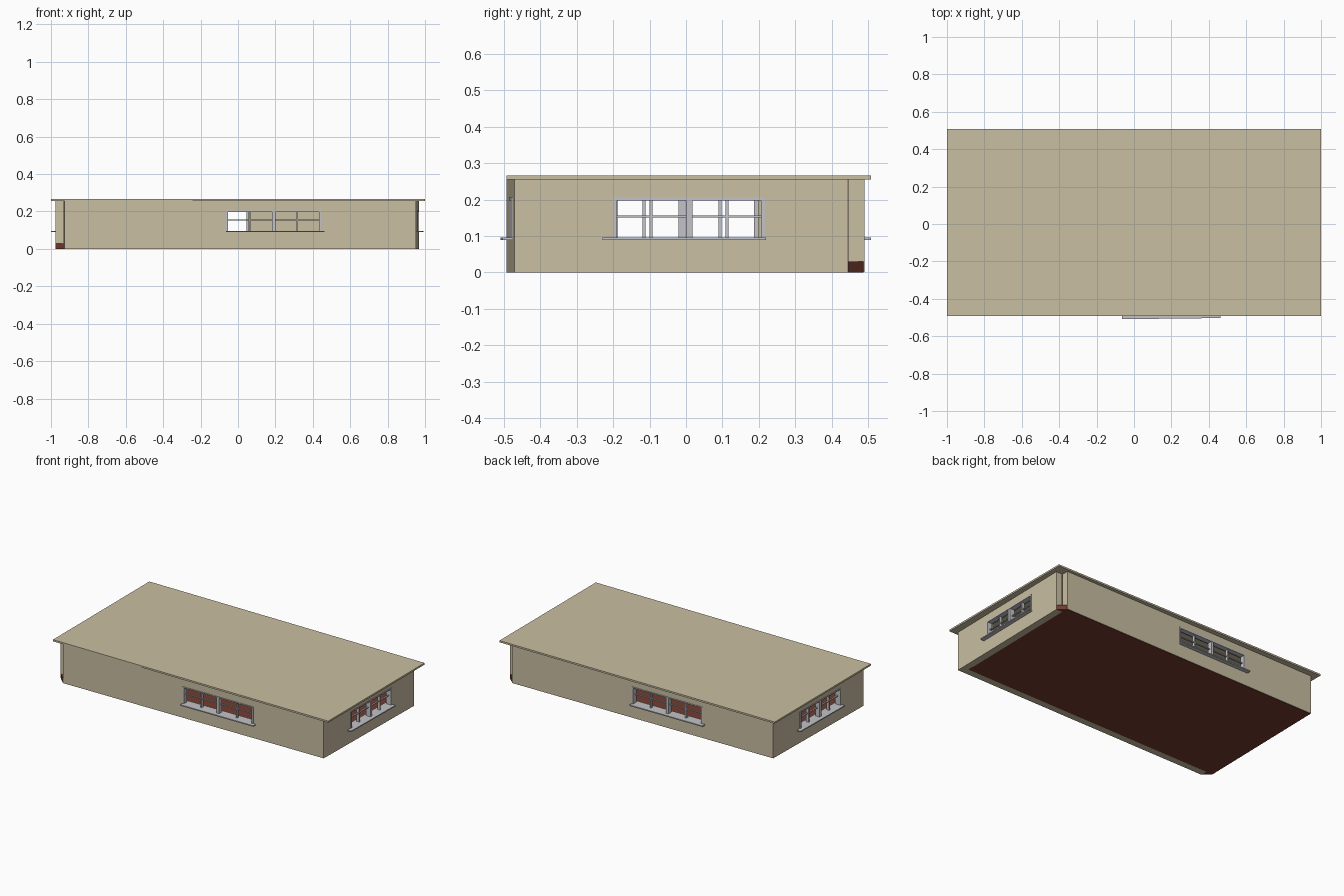
import bpy, bmesh, math
from mathutils import Matrix, Vector

if "Cube" in bpy.data.objects:
    bpy.data.objects.remove(bpy.data.objects["Cube"])


def mat(name, c):
    m = bpy.data.materials.new(name)
    m.diffuse_color = (*c, 1)
    m.use_nodes = True
    m.node_tree.nodes["Principled BSDF"].inputs["Base Color"].default_value = m.diffuse_color
    return m


TAN = mat("tan_plaster", (0.59, 0.52, 0.365))
RED = mat("red_brown_floor", (0.17, 0.045, 0.028))
GREY = mat("light_grey_frame", (0.55, 0.55, 0.58))


def finish(bm, name, m, matrix=Matrix()):
    bmesh.ops.recalc_face_normals(bm, faces=bm.faces)
    me = bpy.data.meshes.new(name)
    bm.to_mesh(me)
    bm.free()
    me.materials.append(m)
    ob = bpy.data.objects.new(name, me)
    ob.matrix_world = matrix
    bpy.context.collection.objects.link(ob)


def add_box(bm, x0, x1, y0, y1, z0, z1):
    r = bmesh.ops.create_cube(bm, size=1)
    for v in r["verts"]:
        v.co = ((x0 + x1) / 2 + v.co.x * (x1 - x0),
                (y0 + y1) / 2 + v.co.y * (y1 - y0),
                (z0 + z1) / 2 + v.co.z * (z1 - z0))


THICK, TOP = 0.045, 0.256
Z0, Z1 = 0.094, 0.205   # window opening heights


def wall(name, matrix, length, a, b, base):
    # wall plate with one window opening, extruded inward
    bm = bmesh.new()
    us, zs = (0, a, b, length), (base, Z0, Z1, TOP)
    g = [[bm.verts.new((u, 0, z)) for z in zs] for u in us]
    for i in range(3):
        for j in range(3):
            if (i, j) != (1, 1):
                bm.faces.new((g[i][j], g[i + 1][j], g[i + 1][j + 1], g[i][j + 1]))
    r = bmesh.ops.extrude_face_region(bm, geom=bm.faces[:])
    vs = [e for e in r["geom"] if isinstance(e, bmesh.types.BMVert)]
    bmesh.ops.translate(bm, verts=vs, vec=(0, THICK, 0))
    finish(bm, name + "_wall", TAN, matrix)


def window(name, matrix, a, b, s0, s1):
    # outer frame, centre post, thin mullions and middle rail
    bm = bmesh.new()
    w, c = 0.011, (a + b) / 2
    add_box(bm, a, a + w, -0.004, 0.03, Z0, Z1)
    add_box(bm, b - w, b, -0.004, 0.03, Z0, Z1)
    add_box(bm, a + w, b - w, -0.004, 0.03, Z1 - 0.007, Z1)
    add_box(bm, c - 0.009, c + 0.009, -0.002, 0.03, Z0, Z1 - 0.007)
    for q in ((a + c) / 2, (b + c) / 2):
        add_box(bm, q - 0.004, q + 0.004, 0.008, 0.026, Z0, Z1 - 0.007)
    add_box(bm, a + w, b - w, 0.012, 0.022, 0.151, 0.156)
    finish(bm, name + "_window_frame", GREY, matrix)
    # projecting sill
    bm = bmesh.new()
    add_box(bm, s0, s1, -0.027, 0.0, 0.089, 0.096)
    add_box(bm, a, b, 0.0, THICK, Z0 - 0.002, 0.096)
    finish(bm, name + "_window_sill", GREY, matrix)


# walls are slightly skewed; the opposite pair is the first turned half round
turn = (Matrix.Translation((-0.004, -0.001, 0)) @ Matrix.Rotation(math.pi, 4, "Z")
        @ Matrix.Translation((0.004, 0.001, 0)))
sides = [
    ("front", "back", (-0.928, -0.492), (0.952, -0.470), 0.864, 1.373, 0.864, 1.390),
    ("right", "left", (0.952, -0.470), (0.968, 0.445), 0.270, 0.687, 0.242, 0.690),
]
for n1, n2, p, q, a, b, s0, s1 in sides:
    p, q = Vector(p), Vector(q)
    d = q - p
    m = Matrix.Translation((p.x, p.y, 0)) @ Matrix.Rotation(math.atan2(d.y, d.x), 4, "Z")
    for n, mm, base in ((n1, m, 0.0), (n2, turn @ m, 0.002)):
        wall(n, mm, d.length, a, b, base)
        window(n, mm, a, b, s0, s1)

# floor slab, cut across the two open corners
bm = bmesh.new()
pts = [(-0.975, -0.447), (-0.928, -0.491), (-0.928, -0.455), (0.912, -0.433),
       (0.926, 0.444), (0.967, 0.444), (0.920, 0.487), (-0.959, 0.465)]
f = bm.faces.new([bm.verts.new((x, y, 0)) for x, y in pts])
r = bmesh.ops.extrude_face_region(bm, geom=[f])
bmesh.ops.translate(bm, verts=[e for e in r["geom"] if isinstance(e, bmesh.types.BMVert)],
                    vec=(0, 0, 0.03))
finish(bm, "floor_slab", RED)

# flat overhanging roof
bm = bmesh.new()
add_box(bm, -1, 1, -0.492, 0.508, 0.255, 0.266)
finish(bm, "flat_roof", TAN)
